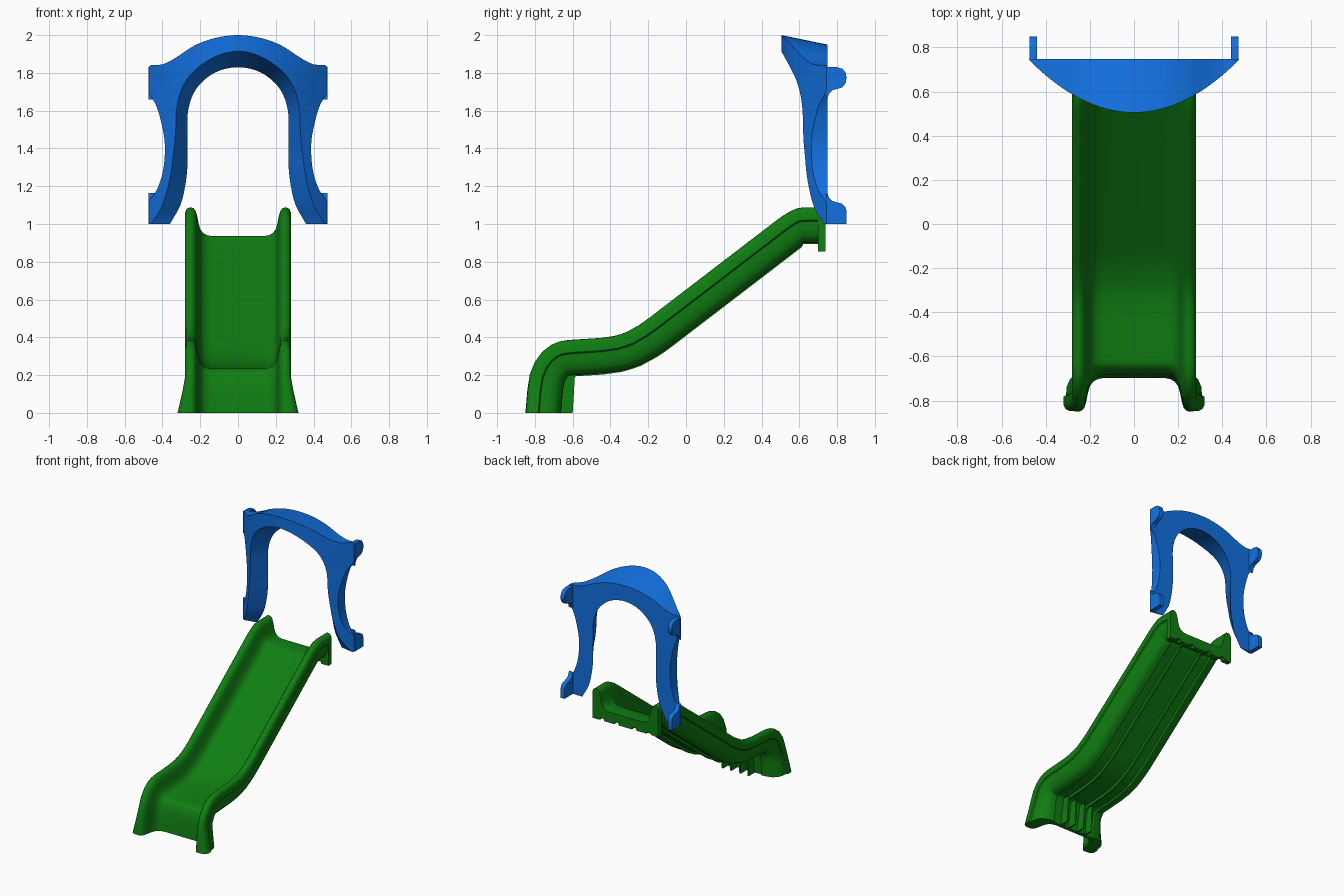
import bpy, bmesh, math
from mathutils import Vector


def material(name, rgb):
    m = bpy.data.materials.new(name)
    m.diffuse_color = (*rgb, 1)
    return m


GREEN = material("slide green", (0.005, 0.21, 0.006))
BLUE = material("arch blue", (0.006, 0.165, 0.76))


def loft(name, rows, mat, close=True, caps=(True, True), angle=35):
    """Skin rows of points, mirror across x = 0 and weld the seam."""
    bm = bmesh.new()
    for side in (1, -1):
        vs = [[bm.verts.new((side * p[0], p[1], p[2])) for p in r] for r in rows]
        n = len(rows[0])
        for a, b in zip(vs, vs[1:]):
            for i in range(n if close else n - 1):
                j = (i + 1) % n
                bm.faces.new((a[i], a[j], b[j], b[i]))
        for use, ring in zip(caps, (vs[0], vs[-1])):
            if use:
                bm.faces.new(ring)
    bmesh.ops.remove_doubles(bm, verts=bm.verts, dist=1e-5)
    bmesh.ops.recalc_face_normals(bm, faces=bm.faces)
    me = bpy.data.meshes.new(name)
    bm.to_mesh(me)
    bm.free()
    me.materials.append(mat)
    ob = bpy.data.objects.new(name, me)
    bpy.context.collection.objects.link(ob)
    bpy.ops.object.select_all(action='DESELECT')
    ob.select_set(True)
    bpy.context.view_layer.objects.active = ob
    bpy.ops.object.shade_smooth_by_angle(angle=math.radians(angle))
    return ob


def spline(pts, sub=4):
    """Catmull-Rom curve through 2D points, starting on the mirror line."""
    p = [Vector(q) for q in pts]
    p = [Vector((-p[1].x, p[1].y))] + p + [p[-1] * 2 - p[-2]]
    out = []
    for a, b, c, d in zip(p, p[1:], p[2:], p[3:]):
        for k in range(sub):
            t = k / sub
            out.append(0.5 * (2 * b + (c - a) * t + (2 * a - 5 * b + 4 * c - d) * t * t
                              + (3 * b - a - 3 * c + d) * t ** 3))
    out.append(p[-2])
    return [(min(max(q.x, 0), 0.475), q.y) for q in out]


# --- Slide chute: half channel section (x, height above floor) ---
RIM = 0.152
inner = [(0, 0), (0.14, 0), (0.165, 0.005), (0.185, 0.017), (0.199, 0.035), (0.208, 0.065),
         (0.217, 0.11), (0.225, 0.135), (0.237, 0.148), (0.25, 0.152), (0.264, 0.149),
         (0.275, 0.139), (0.28, 0.122)]
outer = [(0.28, 0.085), (0.273, 0.078), (0.271, 0.04), (0.262, 0.005), (0.245, -0.02),
         (0.215, -0.034), (0.18, -0.036), (0.172, -0.024), (0.1, -0.024), (0.097, -0.042),
         (0.082, -0.042), (0.079, -0.024), (0, -0.024)]
section = inner + outer

# Rim path: y, z, slope in degrees
path = [(0.705, 1.088, 0), (0.62, 1.088, 0), (0.585, 1.082, 10), (0.55, 1.066, 20),
        (0.515, 1.045, 30), (0.48, 1.02, 37.4), (-0.19, 0.507, 37.4), (-0.22, 0.485, 35),
        (-0.25, 0.464, 31), (-0.31, 0.43, 22), (-0.345, 0.417, 16), (-0.38, 0.407, 11),
        (-0.45, 0.397, 4), (-0.62, 0.386, 4), (-0.67, 0.378, 14), (-0.71, 0.362, 27),
        (-0.76, 0.325, 44), (-0.80, 0.27, 60), (-0.828, 0.20, 75), (-0.84, 0.12, 84),
        (-0.85, 0, 90)]
rows = []
for y, z, deg in path:
    a = math.radians(deg)
    flare = 0.04 * min(max((0.18 - z) / 0.18, 0), 1)
    row = []
    for i, (x, h) in enumerate(section):
        if i > 9:
            x += flare * min(max((x - 0.22) / 0.06, 0), 1)
        row.append((x, y - math.sin(a) * (h - RIM), z + math.cos(a) * (h - RIM)))
    rows.append(row)
loft("slide_chute", rows, GREEN, close=False)

# Mounting plate at the top end, with notches along its lower edge
bottom = [(0.28, 0.855)]
for cx in (0.2, 0.075):
    bottom += [(cx + 0.02 * math.cos(t * math.pi / 6), 0.855 + 0.02 * math.sin(t * math.pi / 6))
               for t in range(7)]
bottom.append((0, 0.855))
plate = [(x, 1.088 - RIM + h) for x, h in inner] + bottom
loft("mounting_plate", [[(x, y, z) for x, z in plate] for y in (0.70, 0.738)], GREEN, close=False)

# Support fins behind the foot
fin = [(-0.672, 0), (-0.60, 0), (-0.588, 0.2), (-0.64, 0.2)]
for n, cx in enumerate((0.04, 0.11)):
    loft(f"foot_fins_{n + 1}", [[(cx + s, y, z) for y, z in fin] for s in (-0.006, 0.006)], GREEN)

# --- Arch: half outlines (x, z) of its four edges ---
leg = [(0.475, 1.83), (0.475, 1.71), (0.43, 1.62), (0.398, 1.5), (0.387, 1.4), (0.397, 1.28),
       (0.43, 1.18), (0.475, 1.11), (0.475, 1.0)]
front_out = spline([(0, 2.0), (0.12, 1.985), (0.23, 1.945), (0.33, 1.88), (0.40, 1.845)] + leg)
back_out = spline([(0, 1.95), (0.12, 1.94), (0.23, 1.91), (0.33, 1.865), (0.40, 1.842)] + leg)
front_in = spline([(0, 1.915), (0.1, 1.895), (0.19, 1.845), (0.26, 1.78), (0.3, 1.71),
                   (0.32, 1.64), (0.328, 1.57), (0.33, 1.5), (0.335, 1.43), (0.345, 1.35),
                   (0.355, 1.27), (0.375, 1.18), (0.405, 1.09), (0.46, 1.0)])
back_in = spline([(0, 1.83), (0.08, 1.818), (0.15, 1.785), (0.21, 1.73), (0.245, 1.67),
                  (0.262, 1.61), (0.268, 1.56), (0.268, 1.5), (0.268, 1.45), (0.268, 1.38),
                  (0.268, 1.3), (0.28, 1.2), (0.305, 1.1), (0.36, 1.0)])


def bowed(x, z):
    """Point on the bowed front face."""
    return (x, 0.505 + 0.238 * (x / 0.475) ** 2, z)


BACK = 0.748
rows = []
for bo, fo, fi, bi in zip(back_out, front_out, front_in, back_in):
    mid = ((fo[0] + fi[0]) / 2, (fo[1] + fi[1]) / 2)
    rows.append([(bo[0], BACK, bo[1]), bowed(*fo), bowed(*mid), bowed(*fi), (bi[0], BACK, bi[1])])
loft("arch", rows, BLUE, caps=(False, True))

# Rounded brackets behind the arch
upper = [(0.74, 1.83), (0.80, 1.83), (0.828, 1.822), (0.845, 1.802), (0.85, 1.773), (0.845, 1.745),
         (0.828, 1.724), (0.80, 1.715), (0.775, 1.708), (0.757, 1.69), (0.748, 1.66), (0.74, 1.66)]
lower = [(0.74, 1.0), (0.85, 1.0), (0.85, 1.07), (0.842, 1.092), (0.825, 1.108), (0.80, 1.114),
         (0.775, 1.122), (0.757, 1.14), (0.748, 1.165), (0.74, 1.165)]
for name, prof in (("upper_brackets", upper), ("lower_brackets", lower)):
    loft(name, [[(x, y, z) for y, z in prof] for x in (0.44, 0.474)], BLUE)
